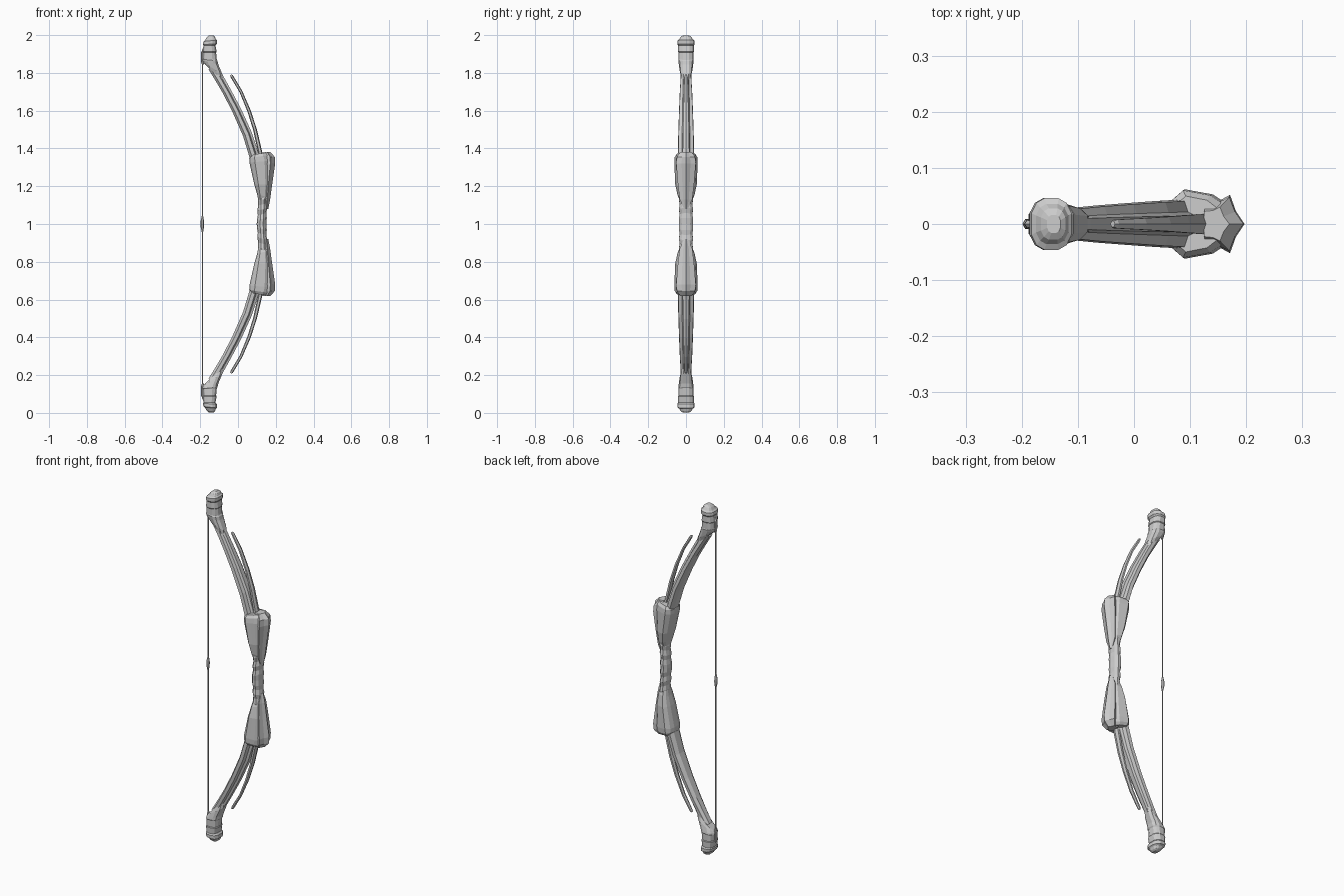
import bpy, bmesh, math

# All parts are built for the upper half around z = 0, mirrored, and lifted by 1.
def loft(name, profile, rings, cap_start=True, mirror=True):
    """rings: (x, z, half width x, half width y, tilt in degrees)"""
    bm = bmesh.new()
    loops = []
    for cx, z, hx, hy, tilt in rings:
        c, s = math.cos(math.radians(tilt)), math.sin(math.radians(tilt))
        loops.append([bm.verts.new((cx + u * hx * c, v * hy, z - 1 + u * hx * s))
                      for u, v in profile])
    n = len(profile)
    for a, b in zip(loops, loops[1:]):
        for i in range(n):
            j = (i + 1) % n
            bm.faces.new((a[i], a[j], b[j], b[i]))
    if cap_start:
        bm.faces.new(loops[0][::-1])
    bm.faces.new(loops[-1])
    bmesh.ops.recalc_face_normals(bm, faces=bm.faces)
    me = bpy.data.meshes.new(name)
    bm.to_mesh(me)
    bm.free()
    ob = bpy.data.objects.new(name, me)
    bpy.context.collection.objects.link(ob)
    ob.location.z = 1
    if mirror:
        m = ob.modifiers.new("mirror", 'MIRROR')
        m.use_axis = (False, False, True)
    return ob


def both_sides(half):
    """Close a half profile over y = 0."""
    return half + [(u, -v) for u, v in reversed(half) if v > 0]


def spans(rows):
    """(z, x min, x max, half y, tilt) rows to loft rings."""
    return [((a + b) / 2, z, (b - a) / 2, hy, t) for z, a, b, hy, t in rows]


def ngon(n, turn=0.0):
    return [(math.cos(math.tau * i / n + turn), math.sin(math.tau * i / n + turn))
            for i in range(n)]


block = both_sides([(1, .55), (.5, .85), (.05, .92), (-.45, 1), (-.85, .7), (-1, .3)])
plate = both_sides([(1, 0), (.55, .45), (.25, 1), (-.3, .8), (-1, .75)])
blade = both_sides([(1, .35), (.5, .5), (.25, .95), (-.5, 1), (-1, .5)])
rounded = both_sides([(1, .42), (.75, .82), (.35, 1), (-.35, 1), (-.75, .82), (-1, .42)])

# Grip with wrapped ridges
rings = [(.125, 1.0, .026, .038, 0)]
for i in range(1, 7):
    bulge = 1.0 if i % 2 else .86
    rings.append((.125 + .0012 * i, 1 + .026 * i, .027 * bulge, .040 * bulge, 14))
loft("grip", ngon(10), rings, cap_start=False)

# Riser block behind and ridged plate in front
loft("riser_block", block, spans([
    (1.105, .108, .148, .026, -25), (1.15, .100, .158, .045, -15),
    (1.21, .086, .165, .057, 0), (1.33, .060, .168, .062, 5),
    (1.357, .059, .162, .060, 8), (1.372, .070, .150, .050, 8)]))
loft("riser_plate", plate, spans([
    (1.08, .140, .160, .010, 0), (1.13, .128, .170, .033, 0),
    (1.21, .128, .181, .043, 0), (1.32, .128, .197, .052, 0),
    (1.355, .128, .195, .048, 0), (1.382, .125, .170, .030, 0)]))

# Main limb
loft("limb", blade, [
    (.100, 1.28, .026, .042, 14), (.086, 1.36, .026, .043, 18),
    (.050, 1.475, .025, .041, 21), (-.006, 1.60, .024, .037, 25),
    (-.058, 1.70, .023, .033, 28), (-.098, 1.77, .024, .029, 30),
    (-.135, 1.83, .024, .026, 25)])

# Thin spur in front of the limb
loft("spur", ngon(6), [
    (.128, 1.33, .013, .021, 10), (.115, 1.39, .011, .020, 14),
    (.090, 1.50, .010, .018, 16), (.058, 1.60, .009, .015, 20),
    (.016, 1.70, .008, .012, 27), (-.033, 1.782, .008, .009, 35),
    (-.038, 1.789, .005, .006, 35)])

# Limb tip sleeve with bands and cap
loft("limb_tip", rounded, [
    (-.128, 1.803, .068, .027, -42), (-.134, 1.825, .060, .034, -32),
    (-.146, 1.855, .043, .039, -14), (-.148, 1.868, .040, .041, -6),
    (-.149, 1.872, .037, .039, -4), (-.150, 1.908, .034, .039, 0),
    (-.150, 1.912, .037, .042, 0), (-.151, 1.945, .032, .041, 0),
    (-.149, 1.952, .037, .046, 3), (-.147, 1.970, .036, .046, 6),
    (-.146, 1.976, .029, .036, 6), (-.144, 1.990, .022, .028, 6),
    (-.143, 1.998, .012, .016, 6)])

# String, its end loops, and the nocking bead
loft("bowstring", ngon(6), [(-.188, 1.0, .003, .003, 0), (-.188, 1.88, .003, .003, 0)],
     cap_start=False)
loft("string_loop", ngon(6), [
    (-.186, 1.845, .005, .006, 0), (-.187, 1.86, .009, .008, 0),
    (-.186, 1.91, .009, .008, 0), (-.180, 1.93, .006, .006, 0)])
loft("nocking_bead", ngon(6), [
    (-.189, 1.0, .010, .010, 0), (-.189, 1.015, .009, .009, 0),
    (-.188, 1.045, .003, .003, 0)], cap_start=False)
